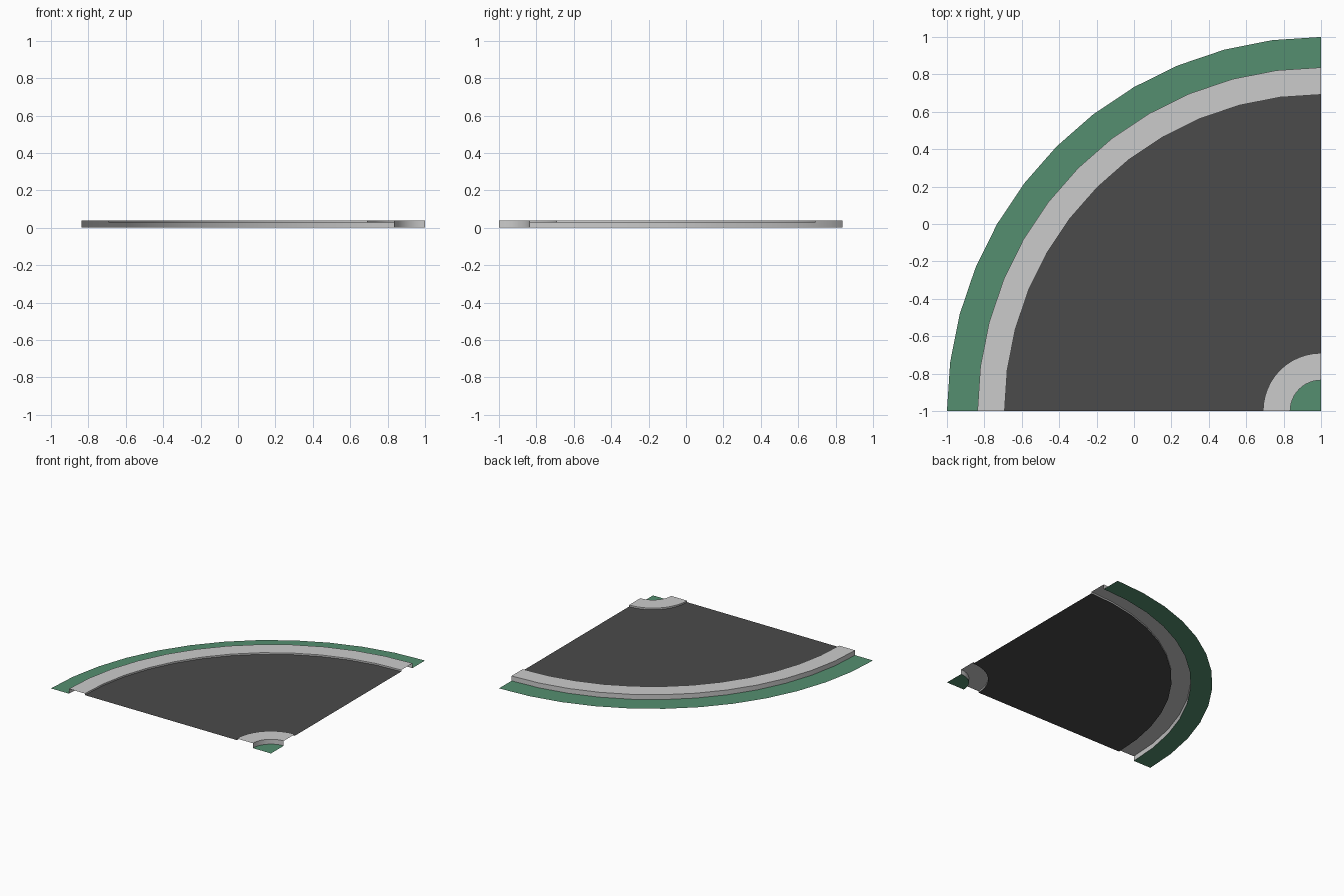
import bpy, bmesh
from math import sin, cos, radians

if "Cube" in bpy.data.objects:
    bpy.data.objects.remove(bpy.data.objects["Cube"])

SEGMENTS = 12
CENTRE = (1.0, -1.0)
ROAD_Z, PATH_Z = 0.027, 0.04


def material(name, rgb):
    mat = bpy.data.materials.new(name)
    mat.diffuse_color = (*rgb, 1.0)
    mat.use_nodes = True
    mat.node_tree.nodes["Principled BSDF"].inputs["Base Color"].default_value = mat.diffuse_color
    return mat


def sweep(name, profile, mat=None):
    """Sweep an open (radius, height) profile through a quarter turn."""
    bm = bmesh.new()
    rings = []
    for i in range(SEGMENTS + 1):
        a = radians(90 + 90 * i / SEGMENTS)
        rings.append([bm.verts.new((CENTRE[0] + r * cos(a), CENTRE[1] + r * sin(a), z))
                      for r, z in profile])
    for a, b in zip(rings, rings[1:]):
        for j in range(len(profile) - 1):
            bm.faces.new((a[j], a[j + 1], b[j + 1], b[j]))
    # Collapse the corner point where the radius is zero
    bmesh.ops.remove_doubles(bm, verts=bm.verts[:], dist=1e-5)
    mesh = bpy.data.meshes.new(name)
    bm.to_mesh(mesh)
    bm.free()
    obj = bpy.data.objects.new(name, mesh)
    bpy.context.collection.objects.link(obj)
    if mat:
        mesh.materials.append(mat)
    bpy.context.view_layer.objects.active = obj
    obj.select_set(True)
    bpy.ops.object.shade_smooth_by_angle(angle=radians(30))
    obj.select_set(False)
    return obj


asphalt = material("asphalt", (0.069, 0.069, 0.069))
grass = material("grass", (0.09, 0.275, 0.162))

# Grass at the inner corner and along the outer edge
sweep("inner_grass", [(0, 0), (0.165, 0)], grass)
sweep("outer_grass", [(1.837, 0), (2.0, 0)], grass)

# Raised pavements with kerb faces
sweep("inner_pavement", [(0.165, 0), (0.165, PATH_Z), (0.31, PATH_Z), (0.31, ROAD_Z)])
sweep("outer_pavement", [(1.692, ROAD_Z), (1.692, PATH_Z), (1.837, PATH_Z), (1.837, 0)])

# Curved road surface
sweep("road", [(0.31, ROAD_Z), (1.692, ROAD_Z)], asphalt)
